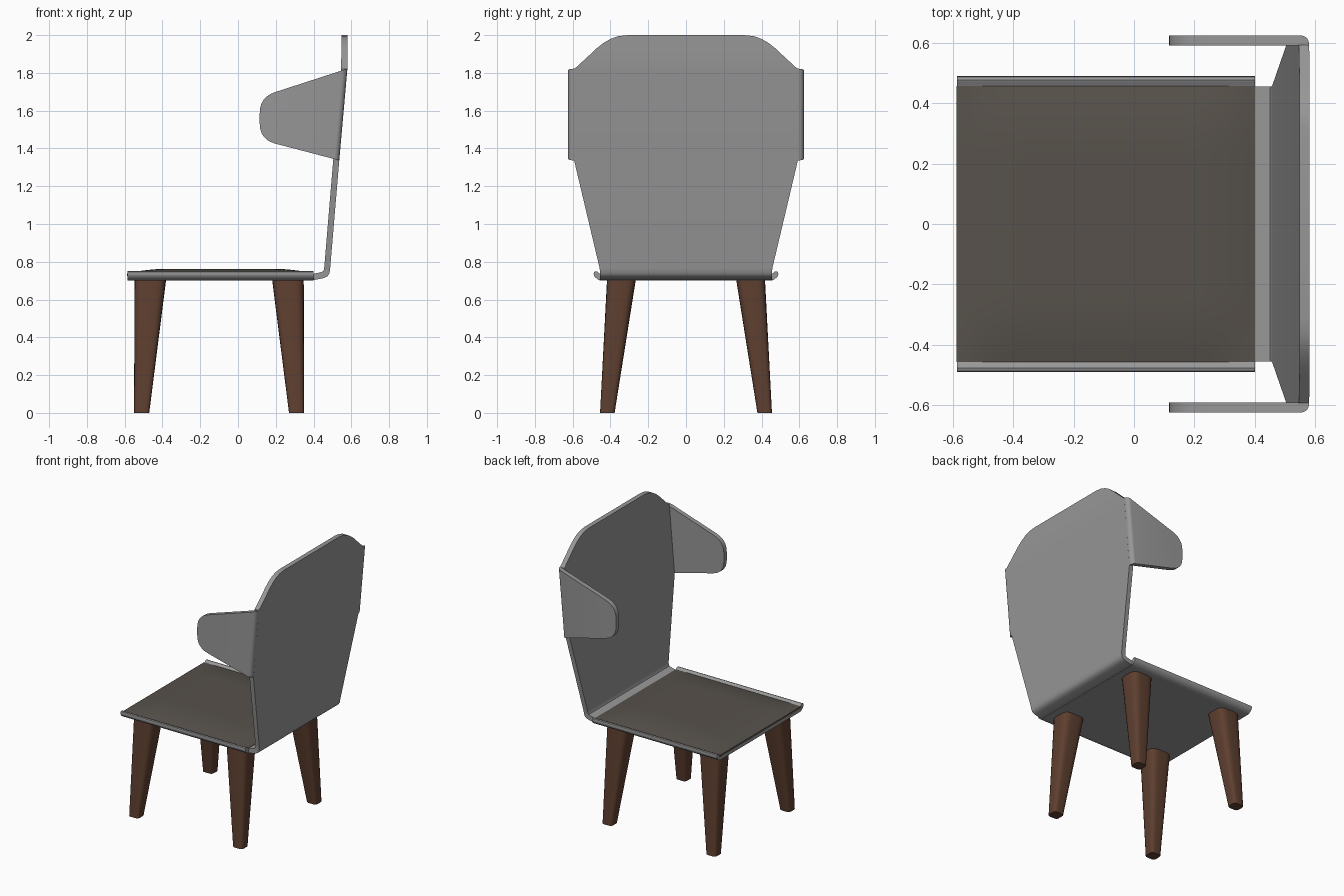
import bpy, bmesh, math
from mathutils import Vector

if "Cube" in bpy.data.objects:
    bpy.data.objects.remove(bpy.data.objects["Cube"])


def mat(name, col):
    m = bpy.data.materials.new(name)
    m.diffuse_color = (*col, 1)
    m.use_nodes = True
    m.node_tree.nodes["Principled BSDF"].inputs["Base Color"].default_value = m.diffuse_color
    return m


GREY = mat("grey shell", (0.31, 0.31, 0.31))
FABRIC = mat("dark taupe fabric", (0.095, 0.083, 0.070))
WOOD = mat("walnut wood", (0.112, 0.050, 0.029))


def finish(name, bm, material, angle=35):
    bmesh.ops.recalc_face_normals(bm, faces=bm.faces)
    me = bpy.data.meshes.new(name)
    bm.to_mesh(me)
    bm.free()
    me.materials.append(material)
    ob = bpy.data.objects.new(name, me)
    bpy.context.collection.objects.link(ob)
    bpy.ops.object.select_all(action='DESELECT')
    ob.select_set(True)
    bpy.context.view_layer.objects.active = ob
    bpy.ops.object.shade_smooth_by_angle(angle=math.radians(angle))
    return ob


def loft(rings):
    """Closed rings of equal length joined into a capped solid."""
    bm = bmesh.new()
    vs = [[bm.verts.new(p) for p in r] for r in rings]
    n = len(rings[0])
    for a, b in zip(vs, vs[1:]):
        for i in range(n):
            j = (i + 1) % n
            bm.faces.new((a[i], a[j], b[j], b[i]))
    bm.faces.new(vs[0])
    bm.faces.new(vs[-1])
    return bm


def rounded(points, seg=6):
    """Round 2D corners; each point is (x, y, radius)."""
    out = []
    for i, (x, y, r) in enumerate(points):
        p = Vector((x, y))
        if r == 0:
            out.append(p)
            continue
        a = p + (Vector(points[i - 1][:2]) - p).normalized() * r
        b = p + (Vector(points[(i + 1) % len(points)][:2]) - p).normalized() * r
        for k in range(seg + 1):
            t = k / seg
            out.append(a * (1 - t) ** 2 + p * 2 * t * (1 - t) + b * t * t)
    return out


# Seat pan with upturned side lips
half = [(0.435, 0.70), (0.452, 0.70), (0.470, 0.708), (0.485, 0.722), (0.489, 0.735),
        (0.486, 0.747), (0.477, 0.75), (0.468, 0.747), (0.457, 0.737), (0.435, 0.732)]
section = half + [(-y, z) for y, z in reversed(half)]
finish("seat_pan", loft([[(x, y, z) for y, z in section] for x in (-0.585, 0.40)]), GREY)

# Seat cushion, softly domed
bm = bmesh.new()
bmesh.ops.create_grid(bm, x_segments=28, y_segments=28, size=1)


def ease(d):
    t = min(d / 0.22, 1)
    return t * (2 - t)


for v in bm.verts:
    x, y = -0.094 + v.co.x * 0.494, v.co.y * 0.456
    rise = ease(0.494 * (1 - abs(v.co.x))) * ease(0.456 * (1 - abs(v.co.y)))
    v.co = (x, y, 0.738 + 0.025 * rise)
rim = [e for e in bm.edges if e.is_boundary]
ext = bmesh.ops.extrude_edge_only(bm, edges=rim)
for g in ext["geom"]:
    if isinstance(g, bmesh.types.BMVert):
        g.co.z = 0.725
finish("seat_cushion", bm, FABRIC)

# Backrest: (outer x, outer z, inner x, inner z, half width)
rows = [(0.395, 0.702, 0.395, 0.735, 0.455), (0.455, 0.714, 0.440, 0.745, 0.455),
        (0.474, 0.723, 0.450, 0.749, 0.455), (0.484, 0.738, 0.454, 0.757, 0.455),
        (0.488, 0.765, 0.457, 0.775, 0.457), (0.536, 1.335, 0.504, 1.338, 0.592),
        (0.579, 1.82, 0.545, 1.82, 0.592), (0.58, 1.84, 0.546, 1.84, 0.570)]
top = [(0.505, 1.90), (0.472, 1.931), (0.436, 1.959), (0.40, 1.98), (0.36, 1.994), (0.31, 2.0)]
rows += [(0.581, z, 0.547, z, w) for w, z in top]
finish("backrest", loft([[(a, -w, b), (a, w, b), (c, w, d), (c, -w, d)]
                         for a, b, c, d, w in rows]), GREY)

# Side wings folded forward from the backrest, with a rounded fold
outline = rounded([(0.579, 1.822, 0), (0.115, 1.672, 0.085), (0.115, 1.447, 0.085), (0.536, 1.337, 0)])
for side, name in ((1, "left_wing"), (-1, "right_wing")):
    bm = loft([[(p.x, side * y, p.y) for p in outline] for y in (0.591, 0.624)])
    fold = [e for e in bm.edges
            if all(v.co.x > 0.5 and abs(v.co.y) > 0.62 for v in e.verts)]
    bmesh.ops.bevel(bm, geom=fold, offset=0.027, segments=5, profile=0.5, affect='EDGES')
    finish(name, bm, GREY)

# Tapered, splayed legs of rounded square section, mirrored about the seat centre
for sx, nx in ((-1, "front"), (1, "rear")):
    for sy, ny in ((1, "left"), (-1, "right")):
        rings = []
        for z, x0, x1, y0, y1 in ((0, 0.37, 0.45, 0.378, 0.455), (0.71, 0.28, 0.448, 0.265, 0.418)):
            r = 0.3 * (x1 - x0)
            ring = rounded([(x0, y0, r), (x1, y0, r), (x1, y1, r), (x0, y1, r)], 4)
            rings.append([(-0.10 + sx * p.x, sy * p.y, z) for p in ring])
        finish(f"{nx}_{ny}_leg", loft(rings), WOOD)
